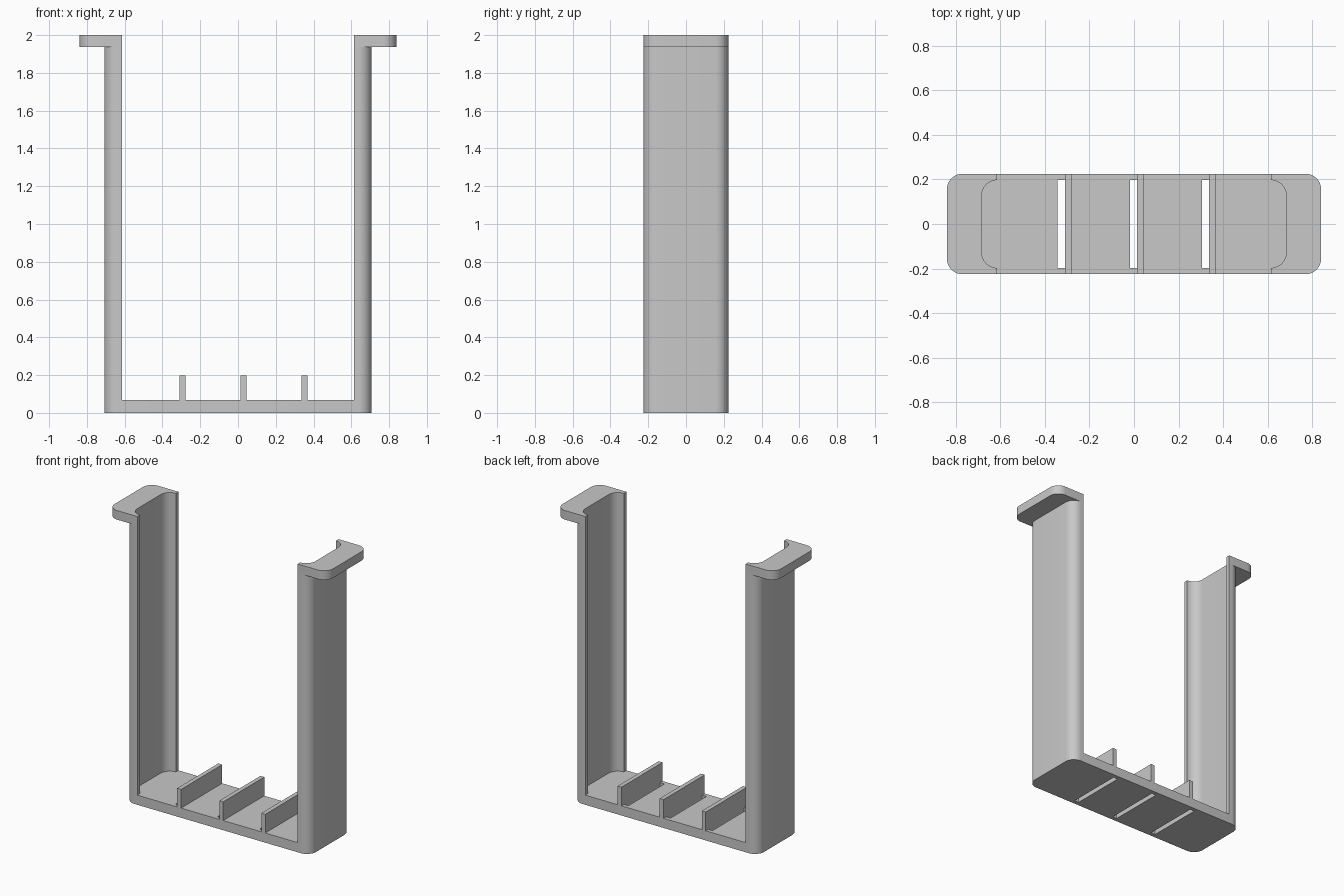
import bpy, bmesh, math

cube = bpy.data.objects.get("Cube")
if cube:
    bpy.data.objects.remove(cube, do_unlink=True)

grey = bpy.data.materials.new("plain grey")
grey.use_nodes = True
COLOUR = (0.58, 0.58, 0.58, 1)
grey.diffuse_color = COLOUR
grey.node_tree.nodes["Principled BSDF"].inputs["Base Color"].default_value = COLOUR

HALF_DEPTH, RADIUS, FLOOR = 0.225, 0.07, 0.067
HEIGHT, FLANGE_Z = 2.0, 1.937
LIP_X, WALL_X, FLANGE_X = 0.615, 0.708, 0.839
POCKET_X, POCKET_Y = 0.683, 0.197


def corner(x, y, start):
    """Quarter circle of points around (x, y), anticlockwise from start degrees."""
    return [(x + RADIUS * math.cos(math.radians(start + a)),
             y + RADIUS * math.sin(math.radians(start + a)))
            for a in range(0, 91, 9)]


def prism(name, outline, z0, z1):
    """Solid made by extruding an outline upwards."""
    bm = bmesh.new()
    face = bm.faces.new([bm.verts.new((x, y, z0)) for x, y in outline])
    top = bmesh.ops.extrude_face_region(bm, geom=[face])["geom"]
    bmesh.ops.translate(bm, vec=(0, 0, z1 - z0),
                        verts=[g for g in top if isinstance(g, bmesh.types.BMVert)])
    bmesh.ops.recalc_face_normals(bm, faces=bm.faces)
    mesh = bpy.data.meshes.new(name)
    bm.to_mesh(mesh)
    bm.free()
    mesh.materials.append(grey)
    obj = bpy.data.objects.new(name, mesh)
    bpy.context.collection.objects.link(obj)
    return obj


def box(name, x0, x1, half_y, z0, z1):
    return prism(name, [(x0, -half_y), (x1, -half_y), (x1, half_y), (x0, half_y)], z0, z1)


def select_only(obj):
    bpy.ops.object.select_all(action="DESELECT")
    obj.select_set(True)
    bpy.context.view_layer.objects.active = obj


def smooth(obj):
    select_only(obj)
    bpy.ops.object.shade_smooth_by_angle(angle=math.radians(30))


def rounded_end(outer_x):
    """Right-hand end of an outline, front to back, with both corners rounded."""
    x, y = outer_x - RADIUS, HALF_DEPTH - RADIUS
    return corner(x, -y, -90) + corner(x, y, 0)


def channel(outer_x):
    """Rounded end hollowed by the rounded inner pocket."""
    x, y = POCKET_X - RADIUS, POCKET_Y - RADIUS
    pocket = corner(x, -y, -90) + corner(x, y, 0)
    return ([(LIP_X, -HALF_DEPTH)] + rounded_end(outer_x) + [(LIP_X, HALF_DEPTH)]
            + [(LIP_X, POCKET_Y)] + pocket[::-1][1:-1] + [(LIP_X, -POCKET_Y)])


# Base plate
end = rounded_end(WALL_X)
base = prism("base_plate", end + [(-x, -y) for x, y in end], 0, FLOOR)

# Dividers, each with a slot through the base beside it
for i, x in enumerate((-0.309, 0.014, 0.337)):
    box(f"divider_{i + 1}", x, x + 0.03, HALF_DEPTH, FLOOR, 0.197)
    cutter = box("slot_cutter", x - 0.033, x, POCKET_Y, -0.1, 0.1)
    cutter.hide_render = True
    cut = base.modifiers.new("slot", "BOOLEAN")
    cut.operation, cut.solver, cut.object = "DIFFERENCE", "EXACT", cutter
    select_only(base)
    bpy.ops.object.modifier_apply(modifier=cut.name)
    bpy.data.objects.remove(cutter, do_unlink=True)
smooth(base)

# Side walls and the flanges on top of them
for side, sign in (("left", 1), ("right", -1)):
    for part, outer_x, z0, z1 in (("wall", WALL_X, FLOOR, FLANGE_Z),
                                  ("flange", FLANGE_X, FLANGE_Z, HEIGHT)):
        outline = [(sign * x, y) for x, y in channel(outer_x)]
        smooth(prism(f"{side}_{part}", outline, z0, z1))
